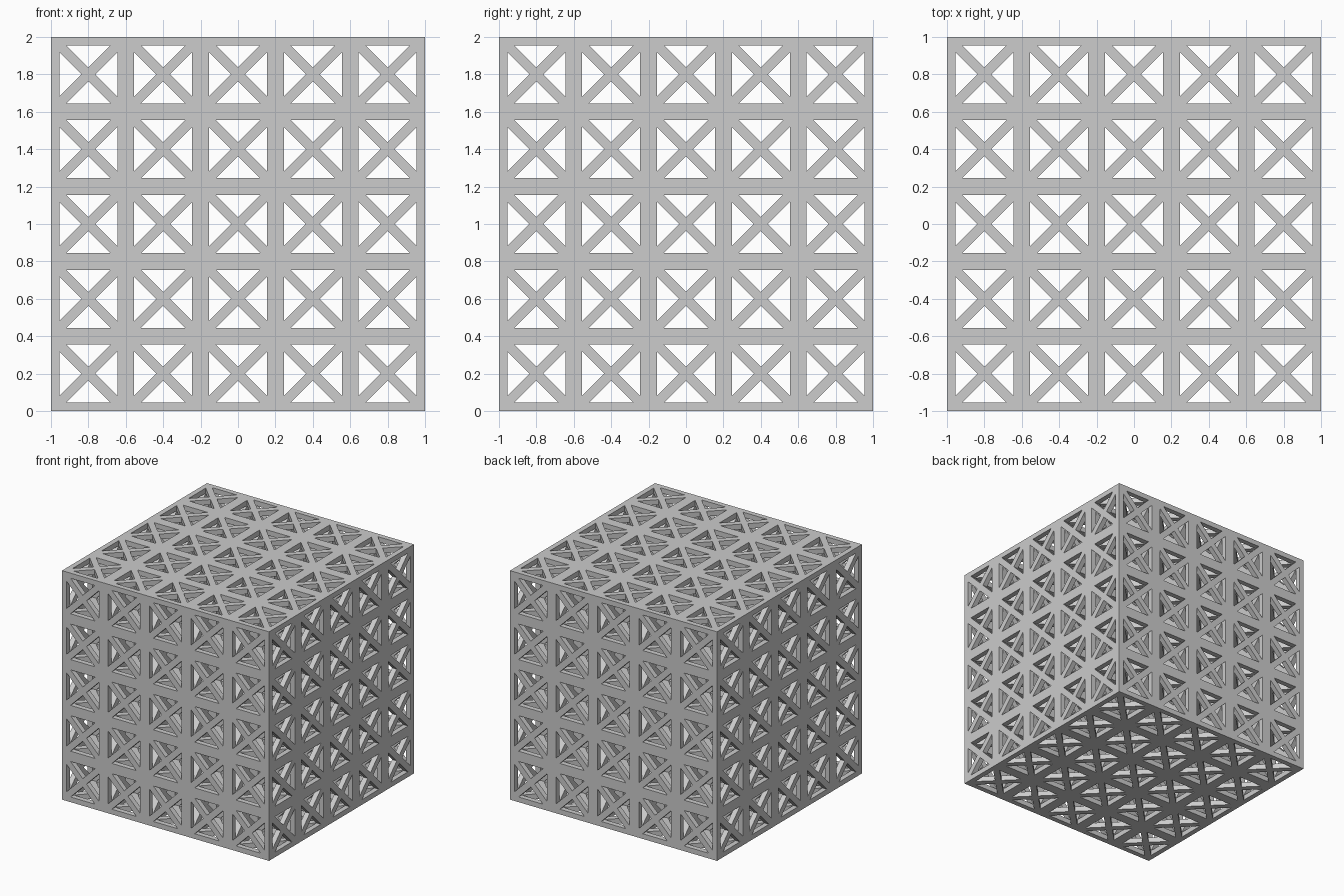
import bpy
import bmesh
from mathutils import Vector

CELLS = 5
SIZE = 2 / CELLS          # width of one cell
HALF = SIZE / 2
FRAME = 0.045             # frame bar thickness inside each cell
OFFSET = 0.037            # half the brace width, measured along the frame
INNER = HALF - FRAME

cube = bpy.data.objects.get("Cube")
if cube:
    bpy.data.objects.remove(cube, do_unlink=True)

grey = bpy.data.materials.new("light_grey")
grey.use_nodes = True
colour = (0.604, 0.604, 0.604, 1)
grey.diffuse_color = colour
grey.node_tree.nodes["Principled BSDF"].inputs["Base Color"].default_value = colour


def add_quarter(bm, normal, out, side):
    """One triangular quarter of a braced panel, with its window."""
    def point(u, v, depth):
        return bm.verts.new(normal * depth + side * u + out * v)

    def ring(depth, reach):
        outline = [(-reach, reach), (reach, reach), (0, 0)]
        base = INNER - OFFSET
        window = [(-base, INNER), (base, INNER), (0, OFFSET)]
        return ([point(u, v, depth) for u, v in outline],
                [point(u, v, depth) for u, v in window])

    outer, window = ring(HALF, HALF)
    inner, back_window = ring(INNER, INNER)
    for i in range(3):
        j = (i + 1) % 3
        # outside face of frame or brace, and the wall of the window
        bm.faces.new((outer[i], outer[j], window[j], window[i]))
        bm.faces.new((window[i], window[j], back_window[j], back_window[i]))
        # inside face of the brace
        if i > 0:
            bm.faces.new((inner[j], inner[i], back_window[i], back_window[j]))


# One cell: six braced panels around an open core
bm = bmesh.new()
axes = [Vector((1, 0, 0)), Vector((0, 1, 0)), Vector((0, 0, 1))]
for n in range(3):
    for sign in (1, -1):
        normal = axes[n] * sign
        out = axes[(n + 1) % 3]
        for quarter in range(4):
            side = out.cross(normal)
            add_quarter(bm, normal, out, side)
            out = side
bmesh.ops.remove_doubles(bm, verts=bm.verts, dist=0.0001)
bmesh.ops.recalc_face_normals(bm, faces=bm.faces)
start = -1 + HALF
bmesh.ops.translate(bm, verts=bm.verts, vec=(start, start, HALF))

mesh = bpy.data.meshes.new("lattice_cube")
bm.to_mesh(mesh)
bm.free()
mesh.materials.append(grey)
lattice = bpy.data.objects.new("lattice_cube", mesh)
bpy.context.collection.objects.link(lattice)

# Repeat the cell along all three axes
for name, axis in zip("XYZ", axes):
    array = lattice.modifiers.new("repeat_" + name, 'ARRAY')
    array.count = CELLS
    array.use_relative_offset = False
    array.use_constant_offset = True
    array.constant_offset_displace = axis * SIZE
